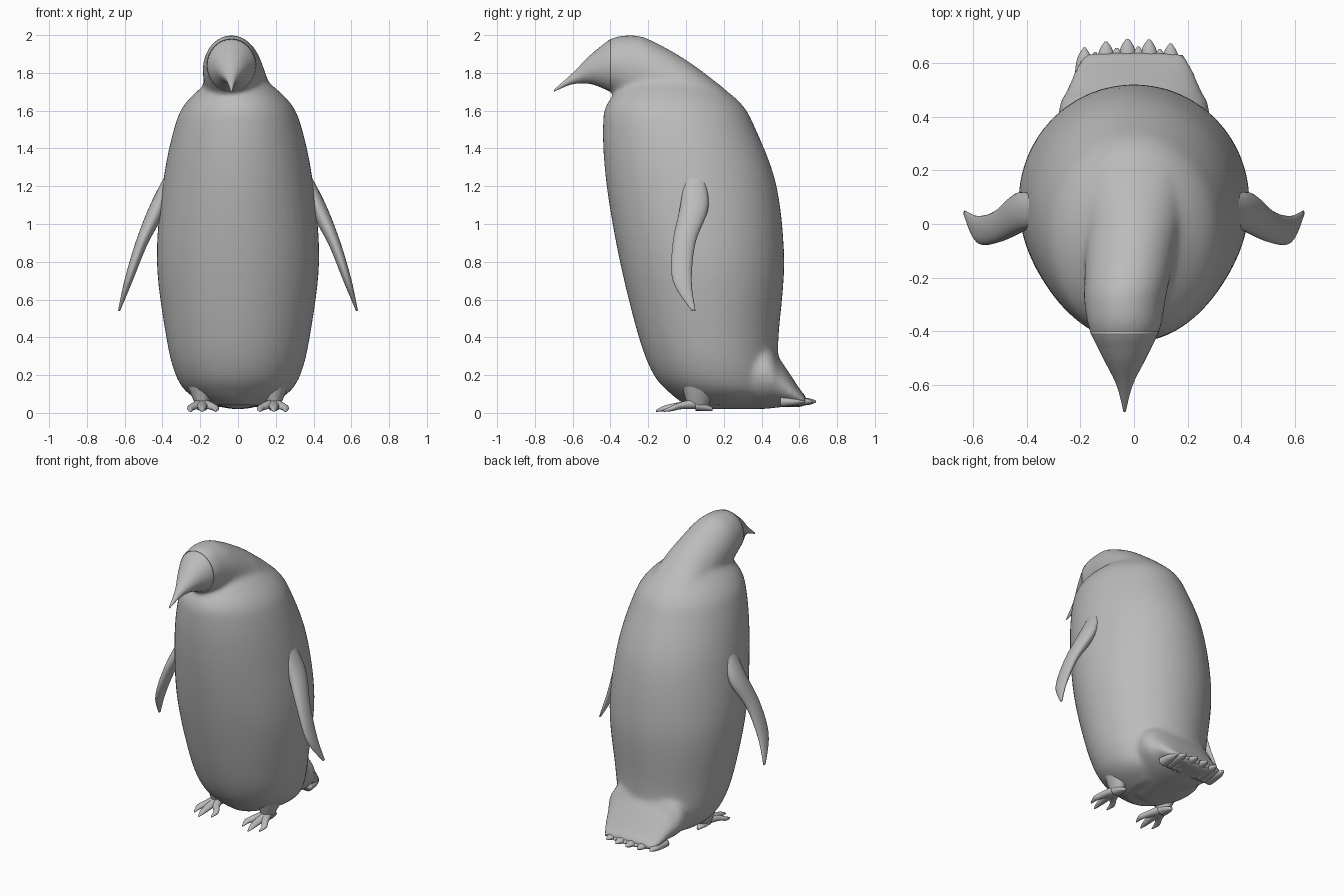
import bpy, bmesh
from math import cos, sin, tau
from mathutils import Vector

if "Cube" in bpy.data.objects:
    bpy.data.objects.remove(bpy.data.objects["Cube"])

grey = bpy.data.materials.new("plain_grey")
grey.use_nodes = True
colour = (0.5, 0.5, 0.5, 1)
grey.diffuse_color = colour
grey.node_tree.nodes["Principled BSDF"].inputs["Base Color"].default_value = colour


def smooth_rows(rows, steps):
    """Pass a smooth curve through a short list of section rows."""
    rows = [Vector(row) for row in rows]
    last = len(rows) - 1
    slopes = [(rows[min(i + 1, last)] - rows[max(i - 1, 0)]) / 2 for i in range(last + 1)]
    result = []
    for i in range(last):
        for step in range(steps):
            t = step / steps
            ease = t * t * (3 - 2 * t)
            result.append(rows[i].lerp(rows[i + 1], ease)
                          + slopes[i] * t * (1 - t) ** 2
                          - slopes[i + 1] * t * t * (1 - t))
    return result + [rows[last]]


def loft(bm, rows, section, sides=32, steps=6):
    """Skin a row of ellipses; section(row) gives the centre and two half axes."""
    rings = []
    for row in smooth_rows(rows, steps):
        centre, across, along = (Vector(part) for part in section(row))
        ring = []
        for k in range(sides):
            angle = tau * k / sides
            ring.append(bm.verts.new(centre + across * cos(angle) + along * sin(angle)))
        rings.append(ring)
    for lower, upper in zip(rings, rings[1:]):
        for k in range(sides):
            bm.faces.new((lower[k - 1], lower[k], upper[k], upper[k - 1]))
    bm.faces.new(rings[0])
    bm.faces.new(rings[-1])


def finish(bm, name):
    bmesh.ops.recalc_face_normals(bm, faces=bm.faces)
    mesh = bpy.data.meshes.new(name)
    bm.to_mesh(mesh)
    bm.free()
    mesh.materials.append(grey)
    mesh.shade_smooth()
    obj = bpy.data.objects.new(name, mesh)
    bpy.context.collection.objects.link(obj)
    return obj


def level_section(row):
    height, front, back, half_width = row
    return (0, (front + back) / 2, height), (half_width, 0, 0), (0, (back - front) / 2, 0)


def upright_section(row):
    depth, bottom, top, half_width = row
    turn = max(-0.035, min(0, depth / 8))    # the head sits slightly to its right
    return (turn, depth, (bottom + top) / 2), (half_width, 0, 0), (0, 0, (top - bottom) / 2)


def toe_section(row):
    x, y, z, half_width, half_height = row
    return (x, y, z), (half_width, 0, 0), (0, 0, half_height)


def leg_section(row):
    x, y, z, half_width, half_depth = row
    return (x, y, z), (half_width, 0, 0), (0, half_depth, 0)


# Body, head and tail base melted into one skin
torso = [(0.04, 0, 0.4, 0.14), (0.1, -0.08, 0.48, 0.26), (0.2, -0.17, 0.49, 0.33),
         (0.4, -0.25, 0.49, 0.38), (0.8, -0.35, 0.52, 0.43), (1.2, -0.42, 0.48, 0.4),
         (1.5, -0.44, 0.37, 0.34), (1.65, -0.41, 0.28, 0.27), (1.8, -0.25, 0.08, 0.1)]
head = [(0.2, 1.4, 1.72, 0.2), (0, 1.45, 1.87, 0.18), (-0.2, 1.6, 1.98, 0.16),
        (-0.3, 1.64, 2, 0.15), (-0.4, 1.7, 1.98, 0.13), (-0.5, 1.74, 1.9, 0.08),
        (-0.6, 1.74, 1.8, 0.03), (-0.7, 1.7, 1.71, 0.004)]
tail = [(0.1, 0.02, 0.4, 0.2), (0.4, 0.02, 0.4, 0.28), (0.5, 0.03, 0.28, 0.25),
        (0.6, 0.03, 0.13, 0.21), (0.64, 0.04, 0.08, 0.18)]
bm = bmesh.new()
loft(bm, torso, level_section, sides=48)
loft(bm, head[:-2], upright_section)
loft(bm, tail, upright_section)
body = finish(bm, "body")
remesh = body.modifiers.new("Melt", 'REMESH')
remesh.mode = 'VOXEL'
remesh.voxel_size = 0.014
remesh.use_smooth_shade = True
blend = body.modifiers.new("Blend", 'SMOOTH')
blend.factor = 0.5
blend.iterations = 14

# Beak with a hooked tip
bm = bmesh.new()
loft(bm, head[-4:], upright_section)
finish(bm, "beak")

# Ragged tail feathers, every second one shorter
bm = bmesh.new()
for i in range(10):
    x = (i - 4.6) * 0.04
    tip = 0.69 - x * x - 0.03 * (i % 2)
    loft(bm, [(x, 0.5, 0.06, 0.04, 0.03), (x, tip - 0.05, 0.06, 0.03, 0.02),
              (x, tip, 0.06, 0.005, 0.005)], toe_section, sides=10)
finish(bm, "tail_feathers")

for side, label in ((1, "left"), (-1, "right")):
    def blade_section(row):
        height, front, back, x, thickness = row
        return ((side * x, (front + back) / 2, height),
                (thickness, 0, side * thickness / 3), (0, (back - front) / 2, 0))

    # Flipper hanging from the shoulder and curving to a narrow tip
    bm = bmesh.new()
    loft(bm, [(1.3, 0, 0.08, 0.35, 0.01), (1.1, -0.03, 0.12, 0.42, 0.04),
              (0.9, -0.07, 0.05, 0.51, 0.03), (0.7, -0.07, 0.03, 0.58, 0.02),
              (0.54, 0.03, 0.05, 0.63, 0.005)], blade_section, sides=24)
    finish(bm, label + "_flipper")

    # Leg and foot with three toes and a heel
    bm = bmesh.new()
    ankle = side * 0.19
    loft(bm, [(ankle, 0.1, 0.2, 0.1, 0.14), (ankle, 0.07, 0.1, 0.06, 0.08),
              (ankle, 0.06, 0.03, 0.03, 0.05)], leg_section, sides=16)
    for spread, tip in ((-0.07, -0.12), (0, -0.16), (0.06, -0.12)):
        x = ankle + side * spread
        loft(bm, [(ankle, 0.07, 0.05, 0.03, 0.03), ((ankle + x) / 2, -0.02, 0.04, 0.03, 0.02),
                  (x, tip + 0.05, 0.025, 0.02, 0.015), (x, tip, 0.01, 0.005, 0.005)],
             toe_section, sides=12)
    loft(bm, [(ankle, 0.05, 0.04, 0.04, 0.03), (ankle, 0.1, 0.03, 0.03, 0.02),
              (ankle, 0.14, 0.02, 0.01, 0.01)], toe_section, sides=12)
    finish(bm, label + "_foot")
